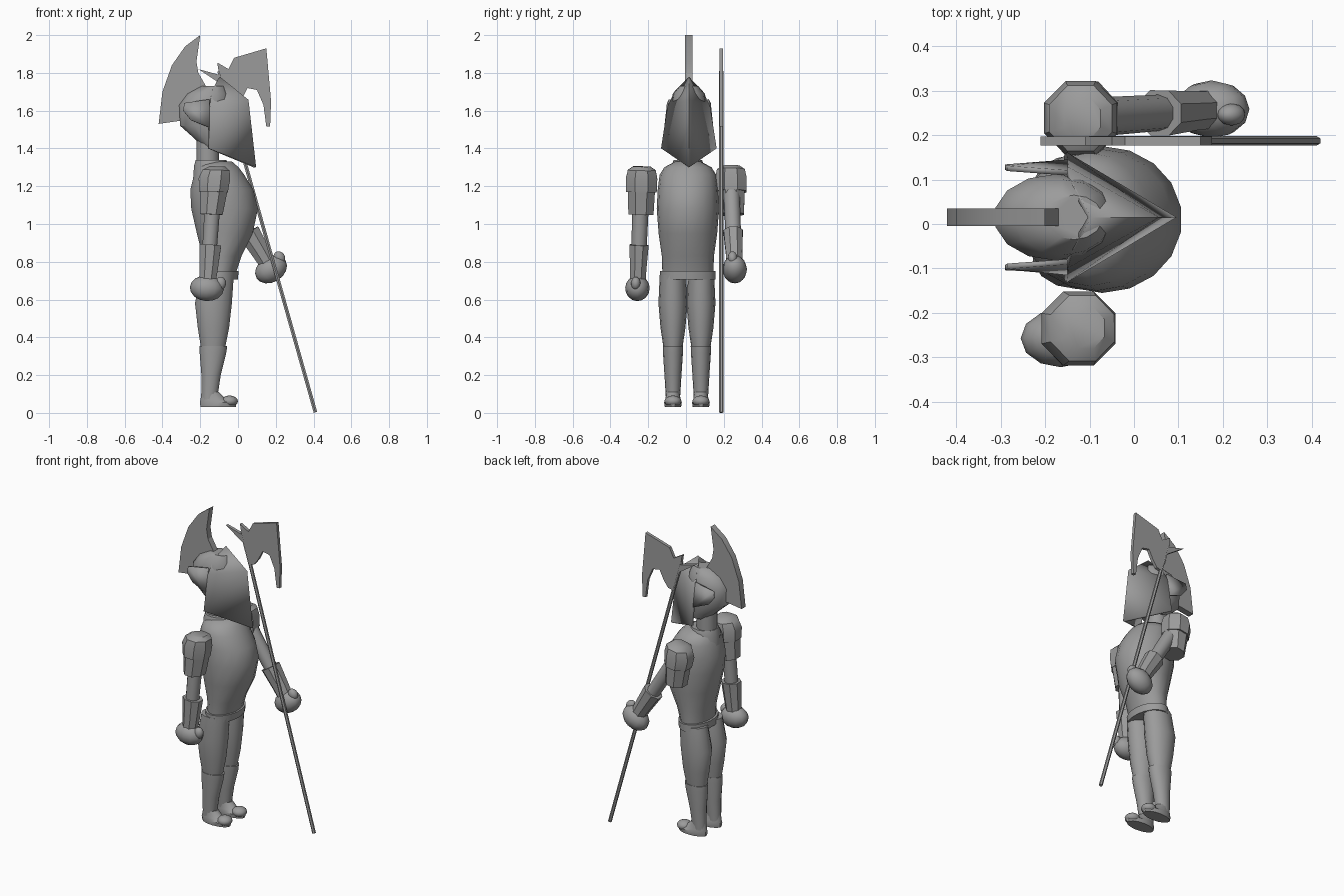
import bpy
import bmesh
import math
from mathutils import Matrix, Vector

default_cube = bpy.data.objects.get("Cube")
if default_cube:
    bpy.data.objects.remove(default_cube, do_unlink=True)

# One plain metal colour for everything
metal = bpy.data.materials.new("grey_metal")
metal.use_nodes = True
grey = (0.33, 0.33, 0.33, 1)
metal.diffuse_color = grey
metal.node_tree.nodes["Principled BSDF"].inputs["Base Color"].default_value = grey

BODY_Y = 0.01    # middle of the torso
HEAD_Y = 0.015   # middle of the helmet


def finish(name, bm, angle=40, matrix=None):
    """Turn a bmesh into a shaded object, optionally placed by a matrix."""
    bmesh.ops.recalc_face_normals(bm, faces=bm.faces[:])
    if matrix:
        bm.transform(matrix)
    mesh = bpy.data.meshes.new(name)
    bm.to_mesh(mesh)
    bm.free()
    mesh.materials.append(metal)
    obj = bpy.data.objects.new(name, mesh)
    bpy.context.collection.objects.link(obj)
    bpy.ops.object.select_all(action="DESELECT")
    obj.select_set(True)
    bpy.context.view_layer.objects.active = obj
    bpy.ops.object.shade_smooth_by_angle(angle=math.radians(angle))
    return obj


def loft(name, rings, y=0.0, sides=14, matrix=None):
    """Skin oval rings given as (height, back x, front x, half width)."""
    bm = bmesh.new()
    loops = []
    for z, back, front, half in rings:
        middle, radius = (back + front) / 2, (front - back) / 2
        angles = [math.tau * (i + 0.5) / sides for i in range(sides)]
        loops.append([bm.verts.new((middle + radius * math.cos(a), y + half * math.sin(a), z))
                      for a in angles])
    for low, high in zip(loops, loops[1:]):
        for i in range(sides):
            j = (i + 1) % sides
            bm.faces.new((low[i], low[j], high[j], high[i]))
    bm.faces.new(loops[0])
    bm.faces.new(loops[-1])
    return finish(name, bm, matrix=matrix)


def plate(name, outline, y, thickness):
    """Flat plate from an outline in the x-z plane."""
    bm = bmesh.new()
    face = bm.faces.new([bm.verts.new((x, y - thickness / 2, z)) for x, z in outline])
    grown = bmesh.ops.extrude_face_region(bm, geom=[face])["geom"]
    moved = [v for v in grown if isinstance(v, bmesh.types.BMVert)]
    bmesh.ops.translate(bm, verts=moved, vec=(0, thickness, 0))
    return finish(name, bm, angle=20)


def ball(name, centre, radii, matrix=None):
    """Low-poly ellipsoid."""
    bm = bmesh.new()
    bmesh.ops.create_uvsphere(bm, u_segments=12, v_segments=8, radius=1)
    bm.transform(Matrix.Translation(centre) @ Matrix.Diagonal((*radii, 1)))
    return finish(name, bm, angle=60, matrix=matrix)


# Torso, belt, collar and neck
loft("breastplate", [
    (0.74, -0.18, -0.01, 0.135), (0.83, -0.19, 0.02, 0.138), (0.95, -0.22, 0.08, 0.155),
    (1.08, -0.25, 0.108, 0.165), (1.18, -0.255, 0.085, 0.16), (1.26, -0.235, 0.035, 0.15),
    (1.30, -0.22, 0.005, 0.125), (1.33, -0.2, -0.03, 0.07)], BODY_Y, sides=18)
loft("belt", [(0.705, -0.195, 0.0, 0.147), (0.75, -0.195, 0.005, 0.147)], BODY_Y, sides=18)
loft("collar", [(1.24, -0.24, -0.04, 0.09), (1.31, -0.235, -0.05, 0.085),
                (1.34, -0.225, -0.06, 0.075)], BODY_Y)
loft("neck", [(1.28, -0.22, -0.10, 0.06), (1.50, -0.22, -0.10, 0.06)], HEAD_Y)

# Legs
for label, side in (("front", -1), ("rear", 1)):
    leg_y = BODY_Y / 2 + side * 0.074
    loft(label + "_thigh", [
        (0.33, -0.195, -0.07, 0.048), (0.45, -0.215, -0.045, 0.066),
        (0.58, -0.23, -0.03, 0.077), (0.73, -0.2, -0.02, 0.07)], leg_y)
    loft(label + "_shin", [
        (0.07, -0.195, -0.11, 0.037), (0.2, -0.195, -0.09, 0.045),
        (0.32, -0.205, -0.06, 0.053), (0.355, -0.205, -0.055, 0.054)], leg_y)
    loft(label + "_foot", [
        (0.03, -0.2, -0.01, 0.043), (0.055, -0.205, -0.005, 0.047),
        (0.07, -0.2, -0.06, 0.04), (0.11, -0.195, -0.1, 0.036)], leg_y)
    ball(label + "_toe", (-0.045, leg_y, 0.062), (0.045, 0.045, 0.03))


def arm(label, shoulder, hand, pad_share):
    """Arm hanging from the shoulder to the hand; local z runs along it."""
    reach = Vector(hand) - Vector(shoulder)
    turn = Vector((0, 0, -1)).rotation_difference(reach)
    place = Matrix.Translation(shoulder) @ turn.to_matrix().to_4x4()
    pad_turn = Matrix.Identity(3).to_quaternion().slerp(turn, pad_share)
    pad_place = Matrix.Translation(shoulder) @ pad_turn.to_matrix().to_4x4()
    tip = -reach.length
    loft(label + "_upper_arm", [(tip + 0.15, -0.04, 0.04, 0.04), (0, -0.045, 0.045, 0.045)],
         sides=10, matrix=place)
    loft(label + "_gauntlet", [
        (tip, -0.045, 0.045, 0.045), (tip + 0.1, -0.05, 0.055, 0.047),
        (tip + 0.23, -0.06, 0.065, 0.055)], sides=8, matrix=place)
    ball(label + "_hand", (0, 0, tip), (0.09, 0.065, 0.068), place)
    ball(label + "_thumb", (0.07, -0.01, tip + 0.03), (0.03, 0.025, 0.035), place)
    # Two overlapping shoulder plates
    loft(label + "_lower_pauldron", [
        (-0.19, -0.075, 0.055, 0.072), (-0.02, -0.08, 0.085, 0.08)],
         sides=8, matrix=pad_place)
    loft(label + "_upper_pauldron", [
        (-0.07, -0.085, 0.08, 0.088), (0, -0.09, 0.09, 0.09),
        (0.045, -0.07, 0.085, 0.08), (0.065, -0.03, 0.06, 0.05)],
         sides=8, matrix=pad_place)


arm("front", (-0.125, -0.235, 1.24), (-0.165, -0.257, 0.66), 0.5)
arm("rear", (-0.12, 0.238, 1.24), (0.175, 0.258, 0.76), 0.3)

# Helmet dome with its crest
loft("helmet", [
    (1.41, -0.19, -0.07, 0.07), (1.45, -0.23, -0.05, 0.085), (1.52, -0.31, -0.03, 0.095),
    (1.63, -0.315, -0.04, 0.097), (1.69, -0.27, -0.05, 0.085),
    (1.73, -0.2, -0.07, 0.05)], HEAD_Y)
plate("crest", [
    (-0.20, 2.0), (-0.28, 1.94), (-0.35, 1.84), (-0.40, 1.70), (-0.42, 1.53),
    (-0.28, 1.55), (-0.22, 1.66), (-0.17, 1.73), (-0.21, 1.80), (-0.22, 1.86)],
    HEAD_Y, 0.04)

# Pointed visor: both cheeks fold back from a central ridge, with a hinge strap
ridge = [(-0.10, 1.775), (0.05, 1.655), (0.09, 1.30)]
cheek = [(-0.14, 1.70, 0.07), (-0.15, 1.62, 0.108), (-0.155, 1.40, 0.142)]
strap = [(-0.15, 1.66, 0.1), (-0.15, 1.51, 0.124), (-0.25, 1.55, 0.115),
         (-0.29, 1.60, 0.113), (-0.285, 1.64, 0.11)]
bm = bmesh.new()
front_edge = [bm.verts.new((x, HEAD_Y, z)) for x, z in ridge]
for side in (-1, 1):
    back_edge = [bm.verts.new((x, HEAD_Y + side * w, z)) for x, z, w in cheek]
    for i in range(len(ridge) - 1):
        bm.faces.new((front_edge[i], front_edge[i + 1], back_edge[i + 1], back_edge[i]))
    bm.faces.new([bm.verts.new((x, HEAD_Y + side * w, z)) for x, z, w in strap])
visor = finish("visor", bm, angle=25)
shell = visor.modifiers.new("thickness", "SOLIDIFY")
shell.thickness = 0.012
shell.offset = 0

# Halberd: leaning pole and axe head
POLE_Y = 0.187
foot, top = Vector((0.41, POLE_Y, 0.003)), Vector((-0.1, POLE_Y, 1.81))
lean = Vector((0, 0, 1)).rotation_difference(top - foot).to_matrix().to_4x4()
loft("halberd_pole", [(0, -0.011, 0.011, 0.011), ((top - foot).length, -0.011, 0.011, 0.011)],
     sides=6, matrix=Matrix.Translation(foot) @ lean)
plate("halberd_head", [
    (-0.21, 1.82), (-0.10, 1.79), (-0.11, 1.855), (-0.05, 1.82), (-0.02, 1.88),
    (0.15, 1.93), (0.175, 1.65), (0.17, 1.515), (0.15, 1.515), (0.135, 1.63),
    (0.10, 1.71), (0.05, 1.72), (0.02, 1.66), (-0.01, 1.62), (-0.05, 1.61), (-0.09, 1.74)],
    POLE_Y, 0.02)
